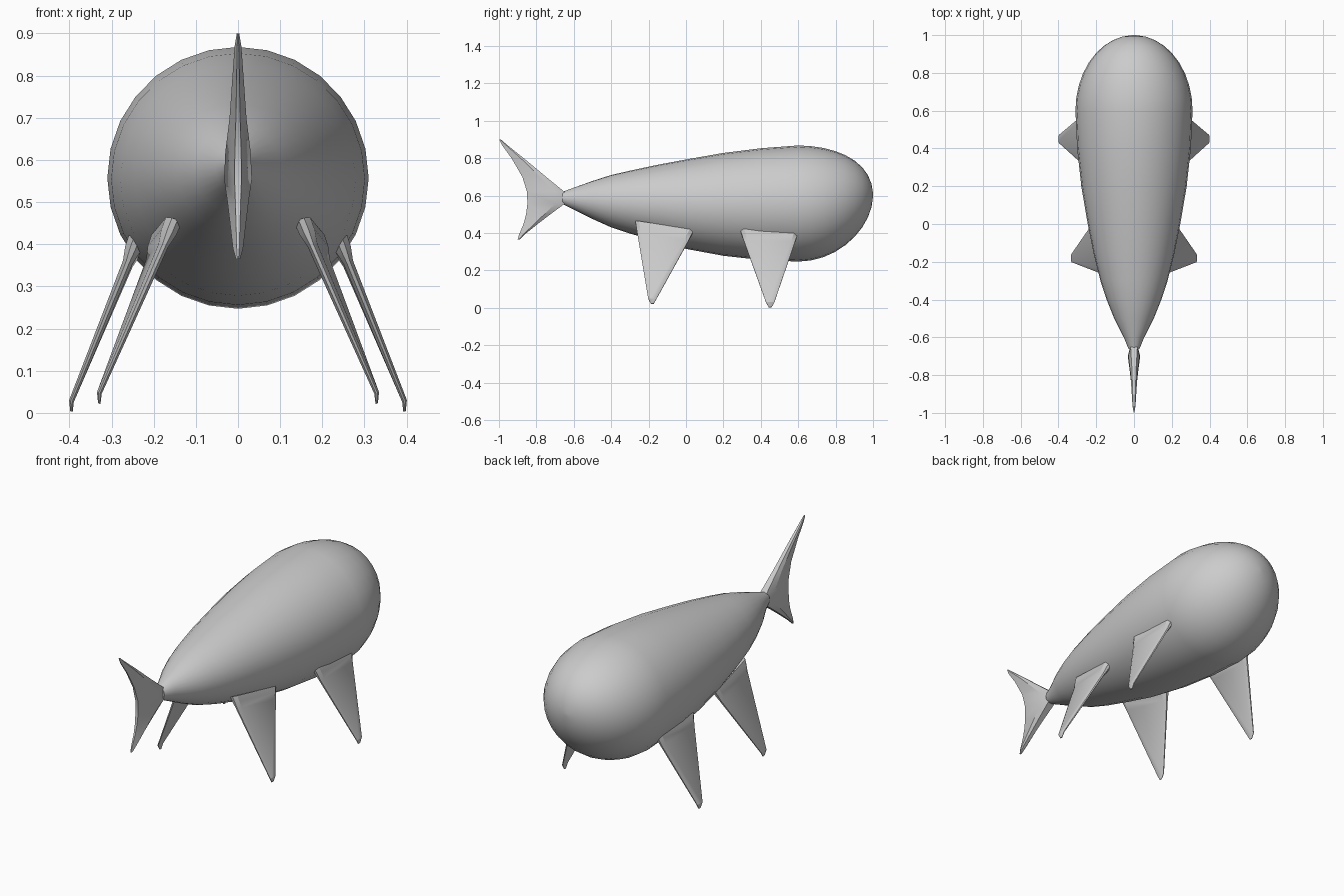
import bpy, bmesh, math
from mathutils import Vector

cube = bpy.data.objects.get("Cube")
if cube:
    bpy.data.objects.remove(cube)

grey = bpy.data.materials.new("plain grey")
grey.use_nodes = True
grey.diffuse_color = (0.6, 0.6, 0.6, 1)
grey.node_tree.nodes["Principled BSDF"].inputs["Base Color"].default_value = (0.6, 0.6, 0.6, 1)


def loft(name, rings, angle):
    """Skin equal-length closed rings, cap both ends and shade."""
    bm = bmesh.new()
    loops = [[bm.verts.new(p) for p in ring] for ring in rings]
    n = len(loops[0])
    for a, b in zip(loops, loops[1:]):
        for i in range(n):
            j = (i + 1) % n
            bm.faces.new((a[i], a[j], b[j], b[i]))
    bm.faces.new(loops[0][::-1])
    bm.faces.new(loops[-1])
    bmesh.ops.recalc_face_normals(bm, faces=bm.faces)
    mesh = bpy.data.meshes.new(name)
    bm.to_mesh(mesh)
    bm.free()
    mesh.materials.append(grey)
    obj = bpy.data.objects.new(name, mesh)
    bpy.context.collection.objects.link(obj)
    bpy.ops.object.select_all(action='DESELECT')
    obj.select_set(True)
    bpy.context.view_layer.objects.active = obj
    bpy.ops.object.shade_smooth_by_angle(angle=math.radians(angle))
    return obj


# Body: elliptical rings as (y, half width, bottom z, top z)
stations = [
    (-0.66, 0.030, 0.555, 0.62), (-0.60, 0.054, 0.525, 0.642),
    (-0.50, 0.105, 0.475, 0.678), (-0.40, 0.145, 0.43, 0.71),
    (-0.30, 0.178, 0.397, 0.733), (-0.15, 0.215, 0.355, 0.765),
    (0.0, 0.245, 0.315, 0.793), (0.2, 0.279, 0.278, 0.828),
    (0.4, 0.301, 0.256, 0.853), (0.6, 0.310, 0.247, 0.868)]
# Rounded head continues the last ring
for k in range(1, 10):
    t = math.radians(k * 9.8)
    r, s = 0.31 * math.cos(t), math.sin(t)
    cz = 0.5575 + 0.045 * s ** 2
    stations.append((0.6 + 0.4 * s, r, cz - r, cz + r))
SIDES = 28
rings = []
for y, w, z0, z1 in stations:
    rings.append([(w * math.sin(a), y, (z0 + z1) / 2 + (z1 - z0) / 2 * math.cos(a))
                  for a in (2 * math.pi * i / SIDES for i in range(SIDES))])
loft("body", rings, 50)


# Tail fin: rows of (z, leading y, trailing y, half thickness)
tail_rows = [
    (0.365, -0.890, -0.900, 0.005), (0.39, -0.865, -0.893, 0.012),
    (0.45, -0.790, -0.868, 0.019), (0.50, -0.725, -0.855, 0.025),
    (0.555, -0.650, -0.848, 0.033), (0.62, -0.650, -0.850, 0.030),
    (0.70, -0.748, -0.875, 0.020), (0.80, -0.868, -0.933, 0.013),
    (0.87, -0.955, -0.984, 0.008), (0.90, -0.990, -0.999, 0.003)]
rings = []
for z, a, b, t in tail_rows:
    m = a + (b - a) * 0.25
    rings.append([(t * 0.6, a, z), (t, m, z), (t * 0.25, b, z),
                  (-t * 0.25, b, z), (-t, m, z), (-t * 0.6, a, z)])
loft("tail_fin", rings, 30)


# Side fins: flared root, thin blade and blunt tip, bevelled along both edges
def side_fin(name, side, back, front, tip):
    back, front, tip = Vector(back), Vector(front), Vector(tip)
    normal = (front - back).cross(tip - back).normalized()
    half_tip = Vector((0, 0.022, 0))
    rings = []
    for f, t in ((0, 0.020), (0.06, 0.019), (0.13, 0.012), (0.94, 0.006), (1, 0.003)):
        s = min(f / 0.94, 1)
        a, b = back.lerp(tip - half_tip, s), front.lerp(tip + half_tip, s)
        if f >= 0.94:
            a.z += 0.025
            b.z += 0.025
        if f == 1:
            a, b = tip - half_tip * 0.35, tip + half_tip * 0.35
        inset = min(0.02, (b - a).length * 0.25)
        d = (b - a).normalized() * inset
        ring = [a + normal * t * 0.35, a + d + normal * t, b - d + normal * t,
                b + normal * t * 0.35, b - normal * t * 0.35, b - d - normal * t,
                a + d - normal * t, a - normal * t * 0.35]
        rings.append([(p.x * side, p.y, p.z) for p in ring])
    loft(name, rings, 25)


for side, label in ((1, "left"), (-1, "right")):
    side_fin(label + "_fore_fin", side,
             (0.240, 0.29, 0.415), (0.240, 0.60, 0.405), (0.395, 0.45, 0.003))
    side_fin(label + "_hind_fin", side,
             (0.150, -0.27, 0.460), (0.190, 0.04, 0.410), (0.329, -0.18, 0.022))
